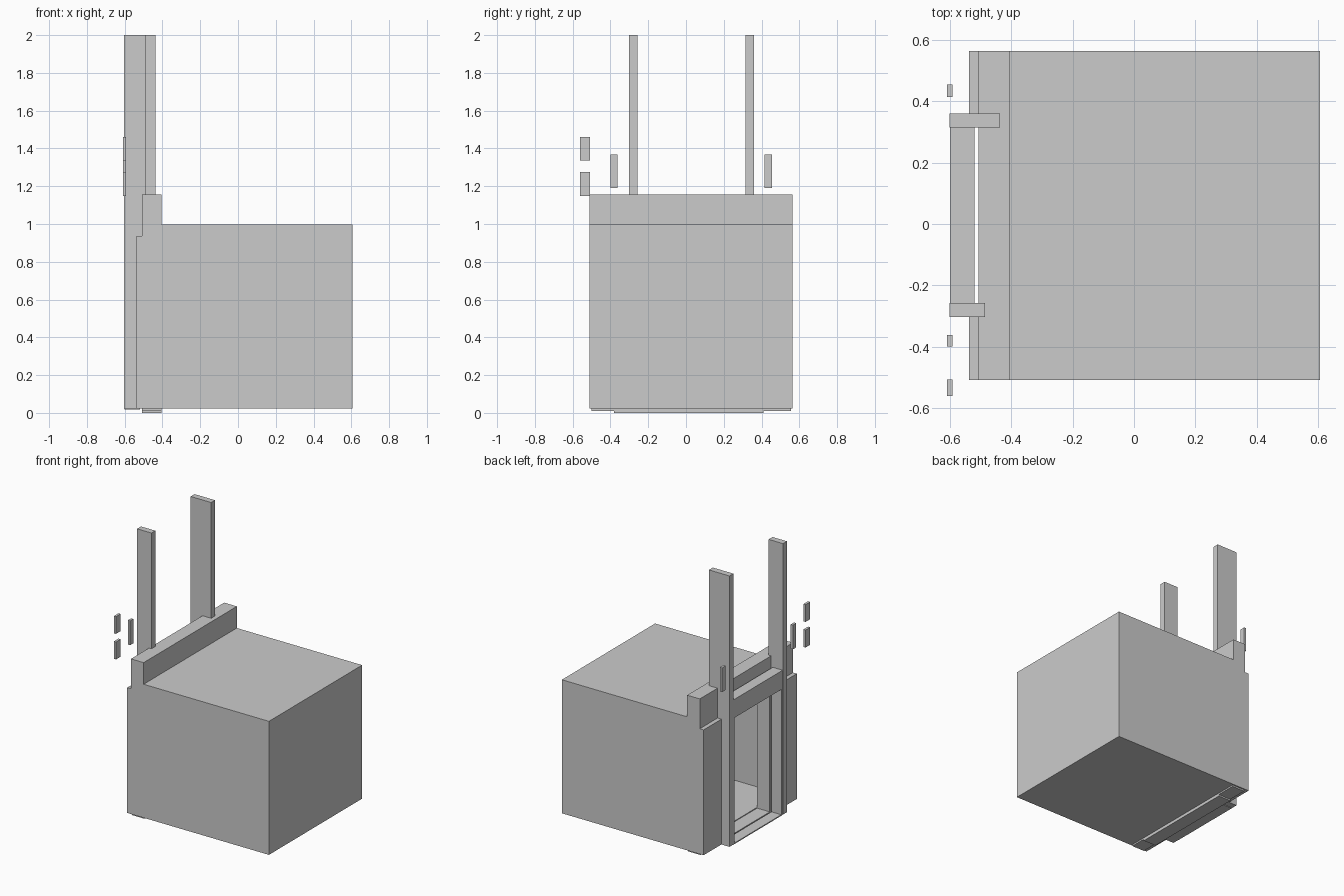
import bpy

if "Cube" in bpy.data.objects:
    bpy.data.objects.remove(bpy.data.objects["Cube"])


def box(name, x, y, z):
    """Axis-aligned box from (min, max) pairs."""
    bpy.ops.mesh.primitive_cube_add(
        size=1, location=[(a + b) / 2 for a, b in (x, y, z)])
    ob = bpy.context.object
    ob.name = name
    ob.scale = [b - a for a, b in (x, y, z)]
    bpy.ops.object.transform_apply(location=False, rotation=False, scale=True)
    return ob


Y0, Y1 = -0.51, 0.565          # cabin width
D0, D1 = -0.242, 0.30          # doorway
BASE, TOP, DOOR_TOP = 0.022, 0.997, 0.94
T = 0.006                      # shell thickness
CABIN = (-0.405, 0.607)
WALL = (-0.507, -0.405)
FRAME = (-0.60, -0.52)

# hollow cabin shell
box("cabin_floor", CABIN, (Y0, Y1), (BASE, BASE + T))
box("cabin_roof", CABIN, (Y0, Y1), (TOP - T, TOP))
box("cabin_end_wall", (CABIN[1] - T, CABIN[1]), (Y0, Y1), (BASE + T, TOP - T))
box("cabin_side_wall_front", (CABIN[0], CABIN[1] - T), (Y0, Y0 + T), (BASE + T, TOP - T))
box("cabin_side_wall_back", (CABIN[0], CABIN[1] - T), (Y1 - T, Y1), (BASE + T, TOP - T))

# thick entrance wall with doorway and raised header
box("entrance_header", WALL, (Y0, Y1), (DOOR_TOP, 1.155))
box("entrance_wall_front", WALL, (Y0, D0), (BASE, DOOR_TOP))
box("entrance_wall_back", WALL, (D1, Y1), (BASE, DOOR_TOP))

# shallow facing panels outside the posts
box("facing_panel_front", (-0.538, WALL[0]), (Y0, -0.303), (BASE, 0.937))
box("facing_panel_back", (-0.538, WALL[0]), (0.36, Y1), (BASE, 0.937))

# tall posts
box("post_front", (-0.603, -0.487), (-0.303, -0.258), (BASE, 2.0))
box("post_back", (-0.603, -0.437), (0.315, 0.36), (BASE, 2.0))

# door frame between the posts
box("frame_lintel", FRAME, (-0.258, 0.315), (DOOR_TOP, 1.075))
box("frame_jamb_front", FRAME, (-0.258, D0), (BASE, DOOR_TOP))
box("frame_jamb_back", FRAME, (D1, 0.315), (BASE, DOOR_TOP))
box("frame_sill", FRAME, (-0.258, 0.315), (0.018, 0.026))

# threshold plates
box("threshold", WALL, (-0.50, 0.555), (0.011, BASE))
box("threshold_lower_plate", WALL, (-0.38, 0.41), (0.0, 0.011))

# call panels and indicators
plates = [
    ("call_panel_back", (0.415, 0.455), (1.19, 1.367)),
    ("call_panel_front", (-0.40, -0.362), (1.19, 1.367)),
    ("indicator_lower", (-0.562, -0.508), (1.148, 1.275)),
    ("indicator_upper", (-0.562, -0.508), (1.335, 1.46)),
]
for name, y, z in plates:
    box(name, (-0.61, -0.592), y, z)
